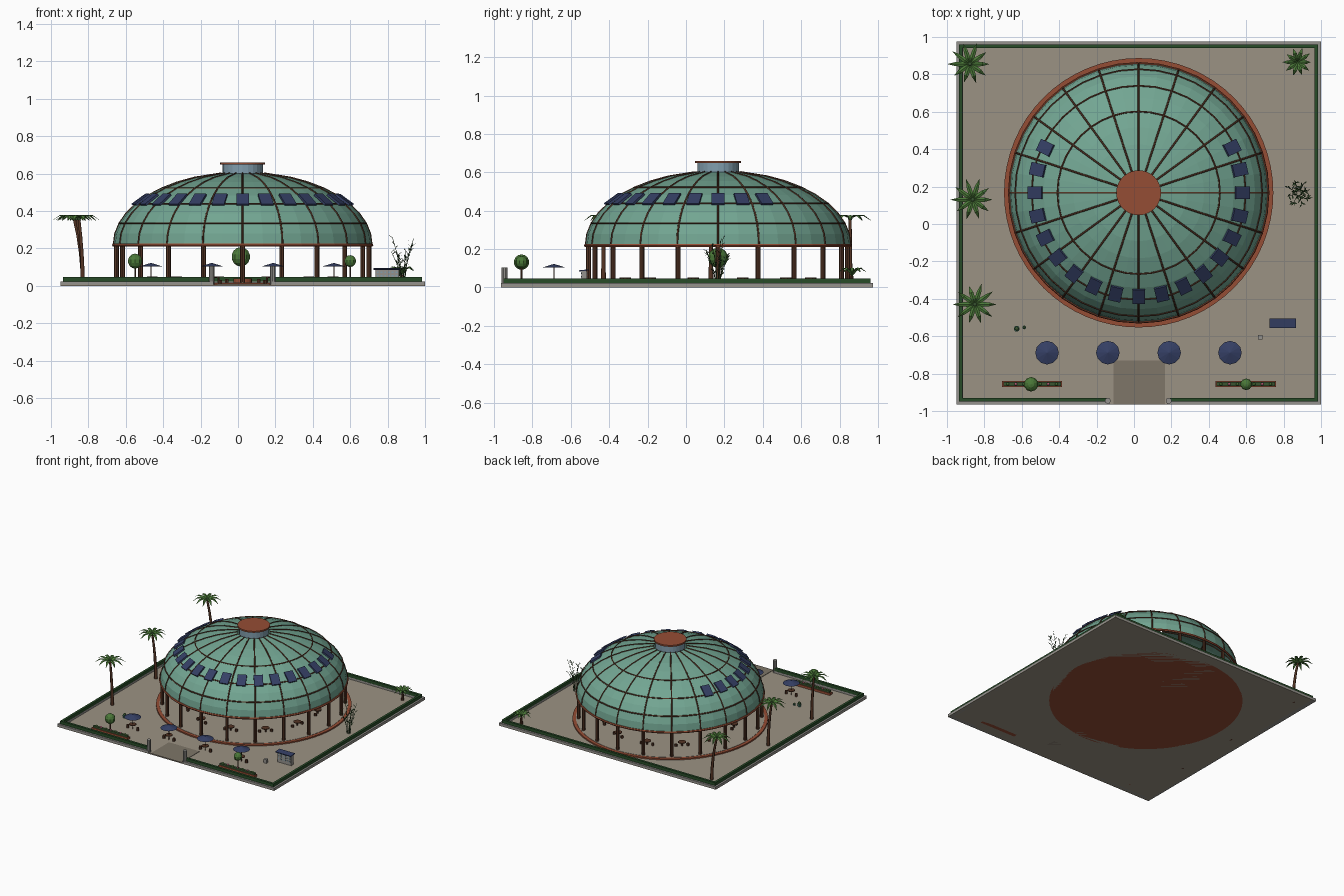
import bpy, math, random
from mathutils import Vector

if "Cube" in bpy.data.objects:
    bpy.data.objects.remove(bpy.data.objects["Cube"])
random.seed(4)
CX, CY, R, H, Z0 = 0.025, 0.167, 0.69, 0.385, 0.222   # dome centre and ellipse
rad, cos, sin = math.radians, math.cos, math.sin


def mat(name, c):
    m = bpy.data.materials.new(name)
    m.diffuse_color = (*c, 1)
    m.use_nodes = True
    m.node_tree.nodes["Principled BSDF"].inputs["Base Color"].default_value = m.diffuse_color
    return m


TAN, GREY = mat("paving", (.33, .29, .23)), mat("concrete", (.30, .29, .27))
PATH = mat("path", (.21, .18, .14))
RED, BROWN = mat("terracotta", (.30, .075, .035)), mat("wood", (.09, .035, .018))
DOME, GLASS = mat("dome_green", (.17, .38, .29)), mat("pale_blue", (.22, .34, .42))
BLUE, HEDGE = mat("navy", (.035, .05, .13)), mat("hedge", (.02, .07, .02))
LEAF, DARK = mat("leaf", (.07, .19, .04)), mat("dark_leaf", (.04, .09, .03))
PINK, TEAL = mat("pink", (.5, .12, .2)), mat("teal", (.1, .3, .22))


def finish(name, m):
    o = bpy.context.object
    o.name = name
    o.data.materials.append(m)
    return o


def box(name, x0, x1, y0, y1, z0, z1, m, rot=(0, 0, 0)):
    bpy.ops.mesh.primitive_cube_add(size=1, rotation=rot,
        location=((x0 + x1) / 2, (y0 + y1) / 2, (z0 + z1) / 2))
    bpy.context.object.scale = (x1 - x0, y1 - y0, z1 - z0)
    return finish(name, m)


def cyl(name, x, y, z0, z1, r, m, n=8, r2=None):
    bpy.ops.mesh.primitive_cone_add(vertices=n, radius1=r, radius2=r if r2 is None else r2,
        depth=z1 - z0, location=(x, y, (z0 + z1) / 2))
    return finish(name, m)


def ball(name, x, y, z, r, m=LEAF):
    bpy.ops.mesh.primitive_uv_sphere_add(segments=10, ring_count=7, radius=r, location=(x, y, z))
    return finish(name, m)


def ring(name, r, z, t, m):
    bpy.ops.mesh.primitive_torus_add(major_segments=40, minor_segments=6, major_radius=r,
        minor_radius=t, location=(CX, CY, z))
    return finish(name, m)


def mesh(name, verts, faces, m):
    me = bpy.data.meshes.new(name)
    me.from_pydata(verts, [], faces)
    o = bpy.data.objects.new(name, me)
    bpy.context.collection.objects.link(o)
    me.materials.append(m)
    return o


def tubes(name, paths, r, m, taper=1.0):
    cu = bpy.data.curves.new(name, 'CURVE')
    cu.dimensions, cu.bevel_depth, cu.bevel_resolution = '3D', r, 1
    cu.use_fill_caps = True
    for p in paths:
        s = cu.splines.new('POLY')
        s.points.add(len(p) - 1)
        for i, q in enumerate(p):
            s.points[i].co = (*q, 1)
            s.points[i].radius = 1 + (taper - 1) * i / (len(p) - 1)
    o = bpy.data.objects.new(name, cu)
    bpy.context.collection.objects.link(o)
    cu.materials.append(m)


def on_dome(t, a, off=0.0):
    return Vector((CX + (R + off) * cos(t) * cos(a), CY + (R + off) * cos(t) * sin(a),
                   Z0 + (H + off) * sin(t)))


def fronds(name, c, length, n, rise, droop, m, width=.013):
    # arching leaf strips around a crown point, folded along the midrib
    v, f = [], []
    for k in range(n):
        a = math.tau * k / n + math.pi
        ln = length * (1 if k == 0 else random.uniform(.85, 1))
        d, s = Vector((cos(a), sin(a), 0)), Vector((-sin(a), cos(a), 0))
        b = len(v)
        for u, w in ((0, .25), (.3, 1), (.65, .85), (1, .05)):
            p = Vector(c) + d * ln * u + Vector((0, 0, rise * sin(u * 2.2) - droop * u * u))
            e = s * width * w - Vector((0, 0, width * w * .4))
            v += [p + e, p, p + Vector((-e.x, -e.y, e.z))]
        for i in range(3):
            q = b + 3 * i
            f += [(q, q + 1, q + 4, q + 3), (q + 1, q + 2, q + 5, q + 4)]
    mesh(name, v, f, m)


# plot: paving, path, kerb and hedge with a gate gap at the front
X0, X1, Y0, Y1 = -.95, 1.0, -.965, .975
box("paving", X0, X1, Y0, Y1, 0, .006, TAN)
box("entrance_path", -.11, .165, Y0, -.73, 0, .009, PATH)
for name, a, b, z0, z1, m in (("kerb", 0, .035, 0, .022, GREY), ("hedge", .015, .034, .022, .046, HEDGE)):
    box(name + "_left", X0 + a, X0 + b, Y0 + a, Y1 - a, z0, z1, m)
    box(name + "_right", X1 - b, X1 - a, Y0 + a, Y1 - a, z0, z1, m)
    box(name + "_back", X0 + b, X1 - b, Y1 - b, Y1 - a, z0, z1, m)
    box(name + "_front_left", X0 + b, -.13, Y0 + a, Y0 + b, z0, z1, m)
    box(name + "_front_right", .18, X1 - b, Y0 + a, Y0 + b, z0, z1, m)
for x in (-.14, .185):
    cyl("gate_post", x, -.945, 0, .105, .016, GREY, 10)

# round floor and columns
cyl("floor_rim", CX, CY, 0, .016, .72, RED, 64)
cyl("floor", CX, CY, .01, .018, .695, TAN, 64)
for k in range(20):
    a = rad(18 * k)
    cyl("column", CX + .675 * cos(a), CY + .675 * sin(a), .015, .222, .013, BROWN)

# dome skin, ribs and hoops
T = [rad(8.5 * i) for i in range(9)] + [rad(80)]
N = 40
verts = [on_dome(t, math.tau * k / N) for t in T for k in range(N)]
faces = [(i * N + k, i * N + (k + 1) % N, (i + 1) * N + (k + 1) % N, (i + 1) * N + k)
         for i in range(len(T) - 1) for k in range(N)]
mesh("dome_skin", verts, faces, DOME)
tubes("dome_ribs", [[on_dome(t, rad(18 * k)) for t in T] for k in range(20)], .005, BROWN)
for d in (17, 34, 51):
    ring("dome_hoop", R * cos(rad(d)), Z0 + H * sin(rad(d)), .005, BROWN)
ring("ring_beam", .69, .218, .009, RED)

# roof lantern
cyl("lantern", CX, CY, .585, .65, .108, GLASS, 24)
cyl("lantern_cap", CX, CY, .648, .66, .12, RED, 32)

# solar panels around the front of the dome
t = rad(37.4)
for k in range(-9, 10):
    a = rad(270 + k * 180 / 14)
    p = on_dome(t, a, .008)
    side = Vector((-sin(a), cos(a), 0))
    up = Vector((-R * sin(t) * cos(a), -R * sin(t) * sin(a), H * cos(t))).normalized()
    n = side.cross(up)
    c = [p + side * (i * .034) + up * (j * .046) + n * (h * .006)
         for h in (-1, 1) for i, j in ((-1, -1), (1, -1), (1, 1), (-1, 1))]
    mesh("solar_panel", c, [(3, 2, 1, 0), (4, 5, 6, 7)] +
         [(i, (i + 1) % 4, (i + 1) % 4 + 4, i + 4) for i in range(4)], BLUE)

# dining tables with stools under the dome, tree in the middle
for k in range(12):
    a = rad(30 * k + 15)
    x, y = CX + .5 * cos(a), CY + .5 * sin(a)
    cyl("table_top", x, y, .046, .051, .03, BROWN, 10)
    cyl("table_leg", x, y, .015, .046, .006, BROWN, 6)
    for s in (-1, 1):
        cyl("stool", x - s * .045 * sin(a), y + s * .045 * cos(a), .015, .036, .011, BROWN, 6)
cyl("centre_planter", CX, CY, .015, .04, .05, RED, 16)
cyl("centre_tree_trunk", CX, CY, .03, .13, .008, BROWN)
ball("centre_tree_crown", CX - .01, CY, .155, .052)

# parasols with tables
for x in (-.465, -.14, .188, .513):
    y = -.688
    cyl("parasol", x, y, .103, .122, .063, BLUE, 12, .002)
    cyl("parasol_pole", x, y, .004, .115, .003, BROWN, 6)
    cyl("parasol_table", x, y, .042, .047, .028, BROWN, 10)
    for s in (-1, 1):
        cyl("parasol_stool", x + s * .045, y, .004, .03, .011, BROWN, 6)

# flower planters with ball trees
for x0, x1, xt, r in ((-.705, -.385, -.55, .04), (.435, .76, .6, .032)):
    box("planter", x0, x1, -.872, -.84, 0, .024, RED)
    box("planter_hedge", x0 + .006, x1 - .006, -.866, -.846, .024, .038, DARK)
    for i in range(7):
        ball("flower", x0 + .03 + i * (x1 - x0 - .06) / 6, -.856, .04, .008, PINK if i % 2 else LEAF)
    cyl("ball_tree_trunk", xt, -.857, .02, .11, .005, BROWN, 6)
    ball("ball_tree_crown", xt, -.857, .132, r)

# notice stand, bin and plant pots
box("stand_body", .735, .86, -.545, -.515, .004, .085, GREY)
box("stand_roof", .725, .865, -.557, -.505, .086, .092, BLUE, (rad(6), 0, 0))
for i in range(6):
    for z in (.035, .055, .073):
        x = .747 + i * .02
        box("stand_tile", x - .005, x + .005, -.547, -.513, z - .004, z + .004, GLASS)
box("bin", .663, .687, -.617, -.593, .004, .036, GREY)
for x, y, r in ((-.627, -.56, .016), (-.587, -.553, .01)):
    cyl("pot", x, y, .004, r * 1.6, r * .7, TEAL, 10, r)
    ball("pot_plant", x, y, r * 1.9, r * .75, DARK)

# tall palms on the left side
for x, y in ((-.877, .855), (-.862, .13), (-.85, -.43)):
    path = [(-.83 + (x + .83) * u * u, y, .36 * u) for u in (0, .25, .5, .75, 1)]
    tubes("palm_trunk", [path], .013, BROWN, .6)
    fronds("palm_crown", (x, y, .36), .118, 10, .035, .04, LEAF)
    ball("palm_heart", x, y, .36, .012, DARK)

# low palm at the back right
cyl("low_palm_trunk", .875, .865, .004, .06, .012, BROWN, 8, .008)
fronds("low_palm_crown", (.875, .865, .06), .08, 10, .055, .025, LEAF, .012)

# sparse bamboo clump on the right
stems, lv, lf = [], [], []
for k in range(8):
    a = math.tau * k / 8 + .3
    d, h = Vector((cos(a), sin(a), 0)), random.uniform(.15, .26)
    base = Vector((.88, .165, .004)) + d * .012
    stems.append([base + d * .05 * u * u + Vector((0, 0, h * u)) for u in (0, .33, .66, 1)])
    for j in range(9):
        u, b = random.uniform(.3, 1), random.uniform(0, math.tau)
        p = base + d * .05 * u * u + Vector((0, 0, h * u))
        q = Vector((cos(b), sin(b), .7)) * .024
        s = Vector((-sin(b), cos(b), 0)) * .004
        i = len(lv)
        lv += [p, p + q * .5 + s, p + q, p + q * .5 - s]
        lf.append((i, i + 1, i + 2, i + 3))
tubes("bamboo_stems", stems, .0025, DARK, .5)
mesh("bamboo_leaves", lv, lf, DARK)
